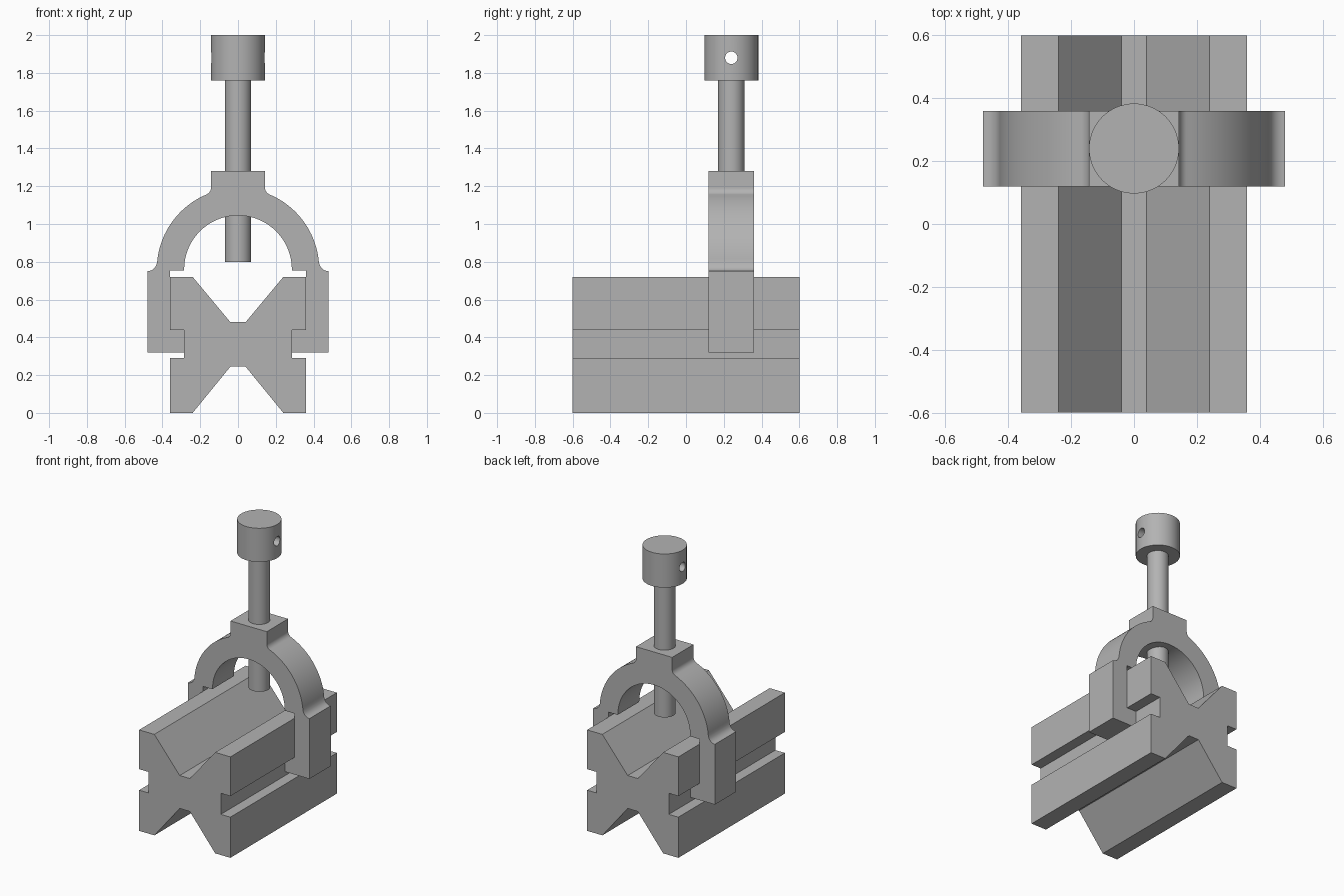
import bpy, bmesh
from math import sin, cos, pi, sqrt, atan2, radians
from mathutils import Matrix

if "Cube" in bpy.data.objects:
    bpy.data.objects.remove(bpy.data.objects["Cube"])

steel = bpy.data.materials.new("steel_grey")
steel.use_nodes = True
grey = (0.45, 0.45, 0.45, 1)
steel.diffuse_color = grey
steel.node_tree.nodes["Principled BSDF"].inputs["Base Color"].default_value = grey


def arc(cx, cz, r, a0, a1, n):
    steps = [a0 + (a1 - a0) * i / n for i in range(n + 1)]
    return [(cx + r * cos(a), cz + r * sin(a)) for a in steps]


def finish(name, bm):
    bmesh.ops.recalc_face_normals(bm, faces=bm.faces)
    mesh = bpy.data.meshes.new(name)
    bm.to_mesh(mesh)
    bm.free()
    mesh.materials.append(steel)
    obj = bpy.data.objects.new(name, mesh)
    bpy.context.collection.objects.link(obj)
    return obj


def smooth(obj):
    bpy.ops.object.select_all(action="DESELECT")
    obj.select_set(True)
    bpy.context.view_layer.objects.active = obj
    bpy.ops.object.shade_smooth_by_angle(angle=radians(30))


def extrude_mirrored(name, half, y0, y1):
    """Mirror a half profile in x and extrude it along y."""
    outline = half + [(-x, z) for x, z in reversed(half) if x > 1e-5]
    bm = bmesh.new()
    face = bm.faces.new([bm.verts.new((x, y0, z)) for x, z in outline])
    out = bmesh.ops.extrude_face_region(bm, geom=[face], use_keep_orig=True)
    verts = [v for v in out["geom"] if isinstance(v, bmesh.types.BMVert)]
    bmesh.ops.translate(bm, verts=verts, vec=(0, y1 - y0, 0))
    return finish(name, bm)


def lathe(name, profile, y, n=64):
    """Spin an (r, z) profile around a vertical axis."""
    bm = bmesh.new()
    rings = [[bm.verts.new((r * cos(2 * pi * i / n), y + r * sin(2 * pi * i / n), z))
              for i in range(n)] for r, z in profile]
    for a, b in zip(rings, rings[1:]):
        for i in range(n):
            j = (i + 1) % n
            bm.faces.new((a[i], a[j], b[j], b[i]))
    bm.faces.new(rings[0])
    bm.faces.new(rings[-1])
    return finish(name, bm)


# Block with a V on top and below, and a clamp groove on each side
extrude_mirrored("v_block", [
    (0.04, 0.245), (0.24, 0), (0.36, 0), (0.36, 0.29), (0.285, 0.29),
    (0.285, 0.44), (0.36, 0.44), (0.36, 0.72), (0.24, 0.72), (0.04, 0.48)], -0.6, 0.6)

# Arched clamp: boss, fillets, outer arc, legs with hooks, inner arc
R, CZ = 0.43, 0.76
f1, f2 = 0.04, 0.05
bx = 0.143 + f1
bz = sqrt((R + f1) ** 2 - bx ** 2)
boss_angle = atan2(bz, bx)
foot_angle = atan2(0.04, 0.478)
half = [(0, 1.28), (0.143, 1.28)]
half += arc(bx, CZ + bz, f1, pi, pi + boss_angle, 8)
half += arc(0, CZ, R, boss_angle, foot_angle, 24)[1:]
half += arc(0.48, 0.80, f2, pi + foot_angle, 1.5 * pi, 8)[1:]
half += [(0.48, 0.32), (0.287, 0.32), (0.287, 0.44), (0.36, 0.44), (0.36, 0.755), (0.287, 0.755)]
half += arc(0, CZ, 0.285, 0, pi / 2, 24)
smooth(extrude_mirrored("clamp", half, 0.12, 0.36))

# Screw shaft through the boss
smooth(lathe("screw_shaft", [(0.07, 0.80), (0.07, 1.77)], 0.24))

# Screw head with a cross hole for a turning bar
head = lathe("screw_head", [(0.143, 1.76), (0.143, 2.0)], 0.24)
bm = bmesh.new()
bmesh.ops.create_cone(bm, cap_ends=True, segments=32, radius1=0.033, radius2=0.033, depth=0.5,
                      matrix=Matrix.Translation((0, 0.24, 1.88)) @ Matrix.Rotation(pi / 2, 4, "Y"))
cutter = finish("hole_cutter", bm)
cutter.hide_render = True
cutter.hide_set(True)
hole = head.modifiers.new("cross_hole", "BOOLEAN")
hole.operation = "DIFFERENCE"
hole.solver = "EXACT"
hole.object = cutter
smooth(head)
